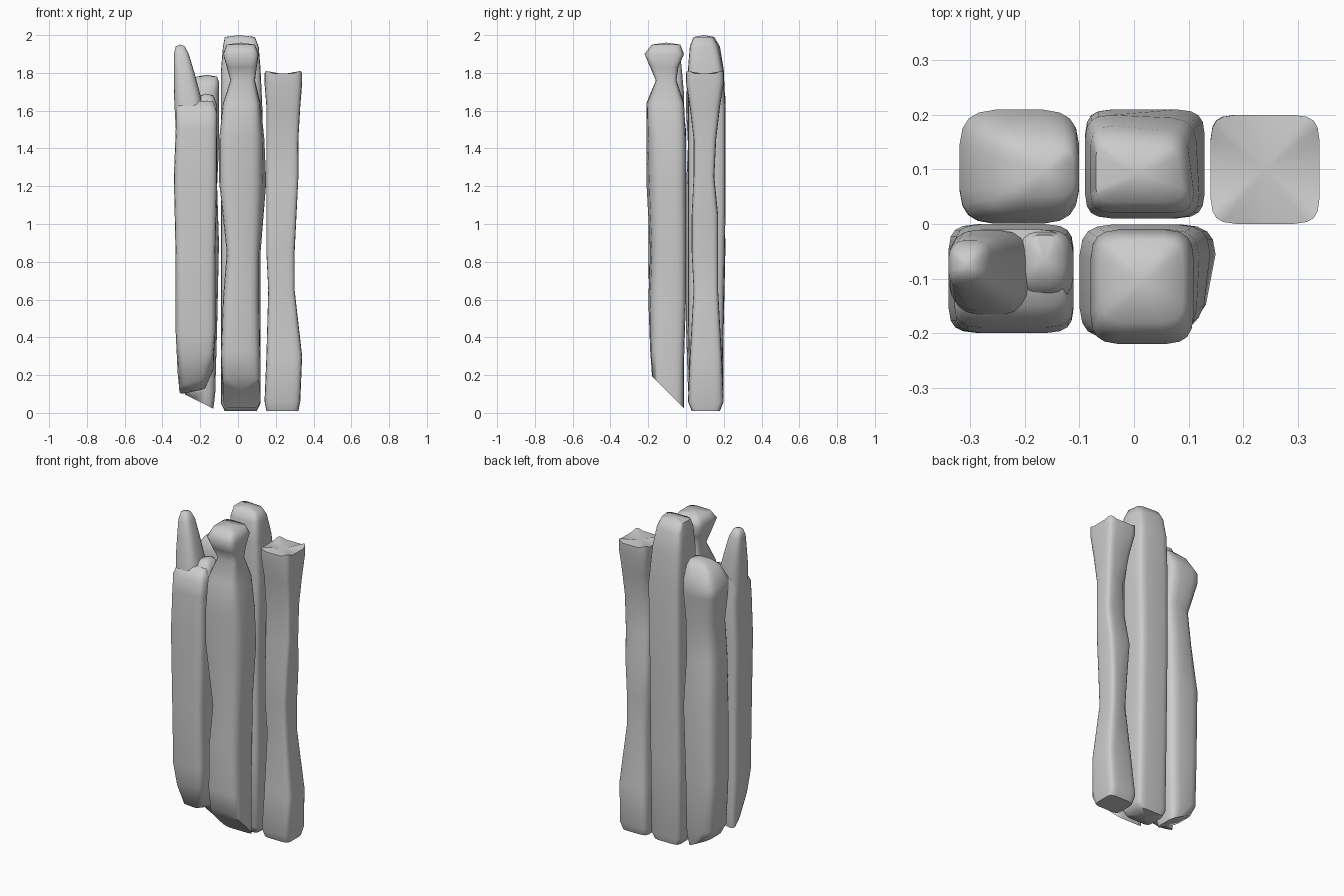
import bpy
import bmesh
import math

default_cube = bpy.data.objects.get("Cube")
if default_cube:
    bpy.data.objects.remove(default_cube, do_unlink=True)

# One plain grey for every post
grey = bpy.data.materials.new("stone grey")
grey.use_nodes = True
colour = (0.6, 0.6, 0.6, 1)
grey.diffuse_color = colour
shader = next(n for n in grey.node_tree.nodes if n.type == "BSDF_PRINCIPLED")
shader.inputs["Base Color"].default_value = colour

SIDES = 20
CM = 0.01  # ring sizes are given in hundredths of a unit
BACK_LEFT, BACK_RIGHT = (1, 1), (-1, 1)
FRONT_LEFT, FRONT_RIGHT = (1, -1), (-1, -1)


def rounded(angle, squareness):
    """Point on a unit square with rounded corners."""
    c, s = math.cos(angle), math.sin(angle)
    power = 2 / squareness
    return (math.copysign(abs(c) ** power, c),
            math.copysign(abs(s) ** power, s))


def add_loft(bm, rings, squareness, corner, top_lift, bottom_lift):
    """Skin rings of (z, x min, x max, y min, y max, x slope, y slope, cut, horn).

    The cut pulls in the chosen corner of a ring; the horn raises all corners.
    """
    loops = []
    for ring in rings:
        z, left, right, front, back = (v * CM for v in ring[:5])
        slope_x, slope_y, cut, horn = (*ring[5:], 0, 0, 0, 0)[:4]
        loop = []
        for i in range(SIDES):
            u, v = rounded(math.tau * (i + 0.5) / SIDES, squareness)
            pull = 1
            if u * corner[0] > 0 and v * corner[1] > 0:
                pull -= cut * abs(u * v)
            dx = pull * u * (right - left) / 2
            dy = pull * v * (back - front) / 2
            rise = slope_x * dx + slope_y * dy + horn * CM * abs(u * v)
            loop.append(bm.verts.new(((left + right) / 2 + dx,
                                      (front + back) / 2 + dy, z + rise)))
        loops.append(loop)
    for low, high in zip(loops, loops[1:]):
        for i in range(SIDES):
            j = (i + 1) % SIDES
            bm.faces.new((low[i], low[j], high[j], high[i]))
    # End caps fan to a raised or sunken middle
    for loop, lift in ((loops[0], bottom_lift), (loops[-1], top_lift)):
        middle = sum((v.co for v in loop), loop[0].co * 0) / SIDES
        middle.z += lift * CM
        hub = bm.verts.new(middle)
        for i in range(SIDES):
            bm.faces.new((loop[i], loop[(i + 1) % SIDES], hub))


def make_post(name, *lofts):
    bm = bmesh.new()
    for loft in lofts:
        add_loft(bm, *loft)
    bmesh.ops.recalc_face_normals(bm, faces=bm.faces)
    mesh = bpy.data.meshes.new(name)
    bm.to_mesh(mesh)
    bm.free()
    mesh.materials.append(grey)
    post = bpy.data.objects.new(name, mesh)
    bpy.context.collection.objects.link(post)
    bpy.ops.object.select_all(action="DESELECT")
    post.select_set(True)
    bpy.context.view_layer.objects.active = post
    bpy.ops.object.shade_smooth_by_angle(angle=math.radians(65))


# Forked post: a body with a tall prong and a short one
forked_body = [
    (14, -31, -17, -13, -2, 0.2, -0.5, 0.3),
    (25, -32, -13, -18, -1, 0.1, -0.6, 0.1),
    (42, -33, -12, -19, -1),
    (80, -33, -12, -20, -1),
    (125, -34, -11, -20, 0),
    (150, -33, -11, -20, 0),
    (159, -33, -11, -19, -1),
    (165, -32, -13, -15, -1),
]
tall_prong = [
    (150, -33, -16, -18, -1),
    (169, -34, -20, -16, -1),
    (180, -34, -23, -14, -2),
    (190, -34, -26, -12, -3),
    (194, -33, -28, -10, -5),
]
short_prong = [
    (150, -24, -11, -16, -1),
    (163, -22, -11, -14, -1),
    (168, -20, -13, -11, -2),
]
make_post("forked_post", (forked_body, 6, FRONT_RIGHT, 1, -2),
          (tall_prong, 3, FRONT_RIGHT, 1, 0),
          (short_prong, 3, FRONT_RIGHT, 1, 0))

# Knob-headed post with a pinched neck and a slanted foot
knob_rings = [
    (11, -8, 12, -18, -1, 0, -1, 0.1),
    (30, -9, 12, -19, -1, 0, -0.3, 0.1),
    (60, -8, 12, -20, 0, 0, 0, 0.2),
    (85, -6, 12, -19, 0, 0, 0, 0.2),
    (122, -10, 15, -21, 0, 0, 0, 0.3),
    (145, -10, 14, -21, 0, 0, 0, 0.2),
    (164, -8, 12, -21, -1, 0, 0, 0.1),
    (176, -4, 9, -16, -5),
    (183, -6, 10, -19, -4),
    (190, -8, 11, -22, -1),
    (195, -6, 9, -18, -3),
]
make_post("knob_post", (knob_rings, 5, FRONT_LEFT, 1, 1))

# Tallest post with a tapered crown
tall_rings = [
    (1, -7, 10, 4, 18),
    (5, -9, 12, 2, 19),
    (50, -9, 12, 1, 20),
    (110, -9, 12, 1, 21),
    (160, -9, 13, 1, 21),
    (182, -9, 12, 1, 20, 0, 0, 0.1),
    (194, -8, 11, 2, 18, 0, 0, 0.2),
    (199, -7, 9, 4, 15, 0, 0, 0.2),
]
make_post("tall_post", (tall_rings, 6, BACK_LEFT, 1, 0))

# Domed post with a waist below its head
domed_rings = [
    (6, -28, -13, 3, 18, -0.5, 0),
    (13, -31, -12, 1, 20, -0.3, 0),
    (45, -32, -11, 0, 20),
    (90, -32, -10, 0, 21),
    (120, -31, -11, 0, 19, 0, 0, 0.2),
    (142, -30, -10, 1, 18, 0, 0, 0.3),
    (160, -32, -10, 0, 21),
    (168, -32, -10, 0, 21, 0.1, -0.1),
    (175, -27, -10, 2, 17),
    (178, -22, -11, 5, 14),
]
make_post("domed_post", (domed_rings, 4, BACK_RIGHT, 1, 0))

# Flared post with a hollowed inner corner, horned top and wide foot
flared_rings = [
    (1, 15, 32, 3, 18),
    (6, 14, 33, 1, 20),
    (30, 15, 34, 2, 19, 0, 0, 0.1),
    (65, 16, 30, 4, 17, 0, 0, 0.4),
    (85, 15, 30, 3, 17, 0, 0, 0.3),
    (105, 15, 31, 3, 17, 0, 0, 0.1),
    (125, 15, 32, 4, 15, 0, 0, 0.4),
    (145, 15, 32, 4, 16, 0, 0, 0.5),
    (162, 15, 33, 2, 18, 0, 0, 0.2),
    (173, 14, 34, 0, 20, 0, 0, 0, 3),
    (177, 14, 34, 0, 20, 0, 0, 0, 5),
]
make_post("flared_post", (flared_rings, 6, BACK_RIGHT, -1, 0))
